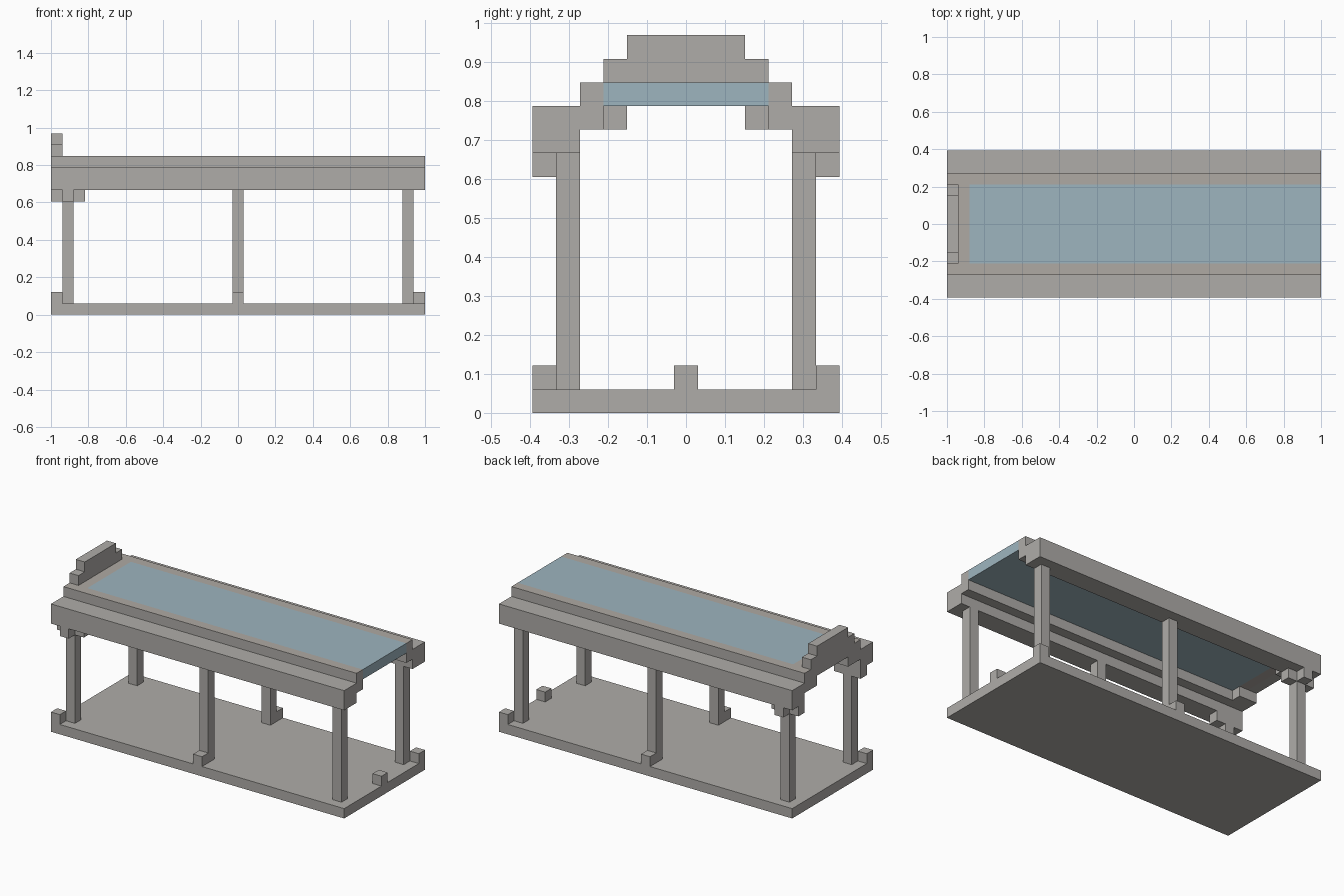
import bpy
import bmesh

cube = bpy.data.objects.get("Cube")
if cube:
    bpy.data.objects.remove(cube, do_unlink=True)

U = 2 / 33          # one block
NX, NY = 33, 13     # plan size in blocks


def material(name, rgb):
    m = bpy.data.materials.new(name)
    m.use_nodes = True
    color = (*rgb, 1)
    m.diffuse_color = color
    m.node_tree.nodes["Principled BSDF"].inputs["Base Color"].default_value = color
    return m


STONE = material("grey stone", (0.43, 0.415, 0.395))
WARM = material("warm grey stone", (0.43, 0.40, 0.37))
GLASS = material("pale blue glass", (0.34, 0.46, 0.52))


def box(name, x, y, z, mat=STONE, top=None):
    """Box from block ranges; top gives its upper face another material."""
    bm = bmesh.new()
    bmesh.ops.create_cube(bm, size=1)
    spans = (x, y, z)
    offsets = (NX / 2, NY / 2, 0)
    for v in bm.verts:
        for i, (lo, hi) in enumerate(spans):
            v.co[i] = U * ((hi if v.co[i] > 0 else lo) - offsets[i])
    bm.normal_update()
    for f in bm.faces:
        f.material_index = int(top is not None and f.normal.z > 0.5)
    me = bpy.data.meshes.new(name)
    bm.to_mesh(me)
    bm.free()
    me.materials.append(mat)
    if top:
        me.materials.append(top)
    ob = bpy.data.objects.new(name, me)
    bpy.context.collection.objects.link(ob)
    return ob


def both_sides(name, x, y, z, **kw):
    """Box at the front and its mirror image at the back."""
    box("front_" + name, x, y, z, **kw)
    box("back_" + name, x, (NY - y[1], NY - y[0]), z, **kw)


# Floor slab
box("floor", (0, NX), (0, NY), (0, 1))

# Pillars
for label, px in (("right", 1), ("middle", 16), ("left", 31)):
    both_sides(label + "_pillar", (px, px + 1), (1, 2), (1, 11))

# Small foot blocks on the floor
both_sides("middle_foot", (16, 17), (0, 1), (1, 2))
box("front_corner_foot", (0, 1), (0, 1), (1, 2))
box("back_corner_foot", (32, 33), (12, 13), (1, 2))
box("entrance_foot", (32, 33), (6, 7), (1, 2))

# Brackets around the heads of the right end pillars
for label, bx, by in (("outer", 0, 1), ("inner", 2, 1), ("face", 1, 0)):
    both_sides(label + "_bracket", (bx, bx + 1), (by, by + 1), (10, 11))

# Roof beams, raised rails and end corbels
both_sides("eave_beam", (0, NX), (0, 2), (11, 13))
both_sides("roof_rail", (0, NX), (2, 3), (12, 14), top=WARM)
both_sides("corbel", (0, 2), (3, 4), (12, 13))

# Glazed roof and the solid strip at its right end
box("roof_glass", (2, NX), (3, 10), (13, 14), mat=GLASS)
box("gable_base", (0, 1), (3, 10), (13, 14))
box("roof_end_strip", (1, 2), (3, 10), (13, 14), mat=WARM)

# Stepped gable
box("gable_lower_step", (0, 1), (3, 10), (14, 15))
box("gable_upper_step", (0, 1), (4, 9), (15, 16))
